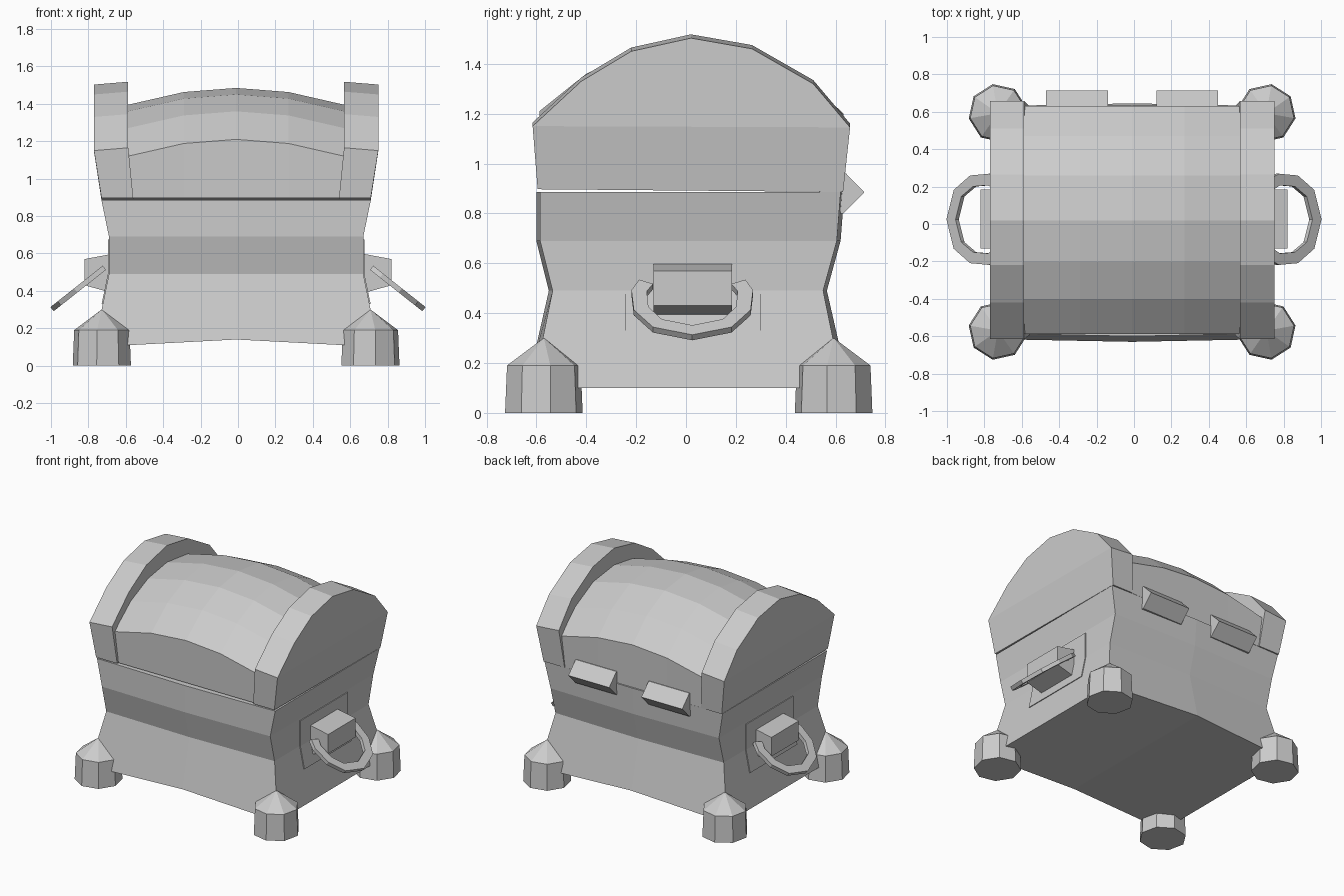
import bpy, bmesh, math
from mathutils import Vector

if "Cube" in bpy.data.objects:
    bpy.data.objects.remove(bpy.data.objects["Cube"])

CX, CY = -0.01, 0.02   # centre of the chest


def loft(name, rings):
    """Skin closed rings together; both ends are capped with paired strips."""
    bm = bmesh.new()
    vs = [[bm.verts.new(p) for p in r] for r in rings]
    n = len(vs[0])
    for a, b in zip(vs, vs[1:]):
        for i in range(n):
            j = (i + 1) % n
            bm.faces.new((a[i], a[j], b[j], b[i]))
    for r in (vs[0], vs[-1]):
        for i in range(n // 2):
            f = [r[i], r[i + 1], r[n - 2 - i], r[n - 1 - i]]
            f = list(dict.fromkeys(f))
            if i + 1 <= n - 2 - i and len(f) > 2:
                bm.faces.new(f)
    bmesh.ops.recalc_face_normals(bm, faces=bm.faces)
    me = bpy.data.meshes.new(name)
    bm.to_mesh(me)
    bm.free()
    ob = bpy.data.objects.new(name, me)
    bpy.context.collection.objects.link(ob)
    return ob


# Body: waisted box, front and back slightly bowed
rings = []
for z, hx, yf, yb, lift in [(.10, .76, -.63, .645, .04), (.49, .68, -.55, .565, 0),
                            (.69, .68, -.60, .62, 0), (.885, .72, -.60, .635, 0)]:
    rings.append([(CX - hx, yf + .015, z), (CX, yf, z + lift), (CX + hx, yf + .015, z),
                  (CX + hx, yb - .015, z), (CX, yb, z + lift), (CX - hx, yb - .015, z)])
loft("chest_body", rings)

# Lid centre: barrel top arched along x
barrel = [(-.58, .897), (-.588, 1.21), (-.40, 1.36), (-.20, 1.45), (.02, 1.485),
          (.26, 1.455), (.47, 1.35), (.632, 1.20), (.625, .886)]
rings = []
for x, drop in [(-.60, .095), (-.28, .022), (0, 0), (.28, .022), (.60, .095)]:
    rings.append([(CX + x, y, z - (drop if z > 1 else 0)) for y, z in barrel])
loft("lid_barrel", rings)

# Lid end bands
band = [(-.595, .897), (-.615, 1.165), (-.42, 1.345), (-.22, 1.465), (.02, 1.518),
        (.265, 1.475), (.51, 1.335), (.658, 1.16), (.63, .886)]
for side, s in (("left", -1), ("right", 1)):
    inner = [(CX + s * (.55 if z < 1 else .577), y, z) for y, z in band]
    outer = [(CX + s * (.72 if z < 1 else .76), y, z - (.015 if z > 1 else 0)) for y, z in band]
    loft("lid_band_" + side, [inner, outer])

    # Thin plate behind the handle, following the body side
    loft("handle_plate_" + side, [
        [(CX + s * (hx - .03), -.245, z), (CX + s * (hx + .006), -.245, z),
         (CX + s * (hx + .006), .30, z), (CX + s * (hx - .03), .30, z)]
        for z, hx in [(.33, .713), (.49, .68), (.675, .68)]])

    # Handle mount: tapered block
    loft("handle_mount_" + side, [
        [(s * x, -.13, z0), (s * x, .185, z0), (s * x, .185, z1), (s * x, -.13, z1)]
        for x, z0, z1 in [(.66, .385, .60), (.82, .43, .57)]])

    # Drooping handle: flat bar bent into a U
    half = [(.725, .185), (.77, .213), (.86, .205), (.935, .14)]
    path = half + [(.97, 0)] + [(x, -y) for x, y in reversed(half)]
    slope = Vector((1, 0, -.79)).normalized()
    nrm = Vector((.79, 0, 1)).normalized() * .014
    pts = [Vector((.725, 0, .515)) + slope * ((x - .725) / slope.x) + Vector((0, y + .025, 0))
           for x, y in path]
    rings = []
    for i, p in enumerate(pts):
        t = (pts[min(i + 1, len(pts) - 1)] - pts[max(i - 1, 0)]).normalized()
        w = t.cross(nrm).normalized() * .031
        rings.append([(s * q.x, q.y, q.z) for q in
                      (p + w + nrm, p - w + nrm, p - w - nrm, p + w - nrm)])
    loft("handle_" + side, rings)

    # Feet: eight-sided posts with pointed caps
    for end, e, fy in (("front", -1, -.57), ("back", 1, .592)):
        rings = []
        for z, r in [(0, .158), (.19, .15), (.298, .004)]:
            rings.append([(CX + s * (.718 - r * math.cos(a)), fy + e * r * math.sin(-a), z)
                          for a in [math.radians(k * 45 - 10) for k in range(8)]])
        loft("foot_%s_%s" % (end, side), rings)

    # Hinges: wedge-shaped prisms at the back
    loft("hinge_" + side, [
        [(CX + s * x, .60, .97), (CX + s * x, .632, .97), (CX + s * x, .715, .885),
         (CX + s * x, .632, .80), (CX + s * x, .60, .80)] for x in (.13, .46)])
